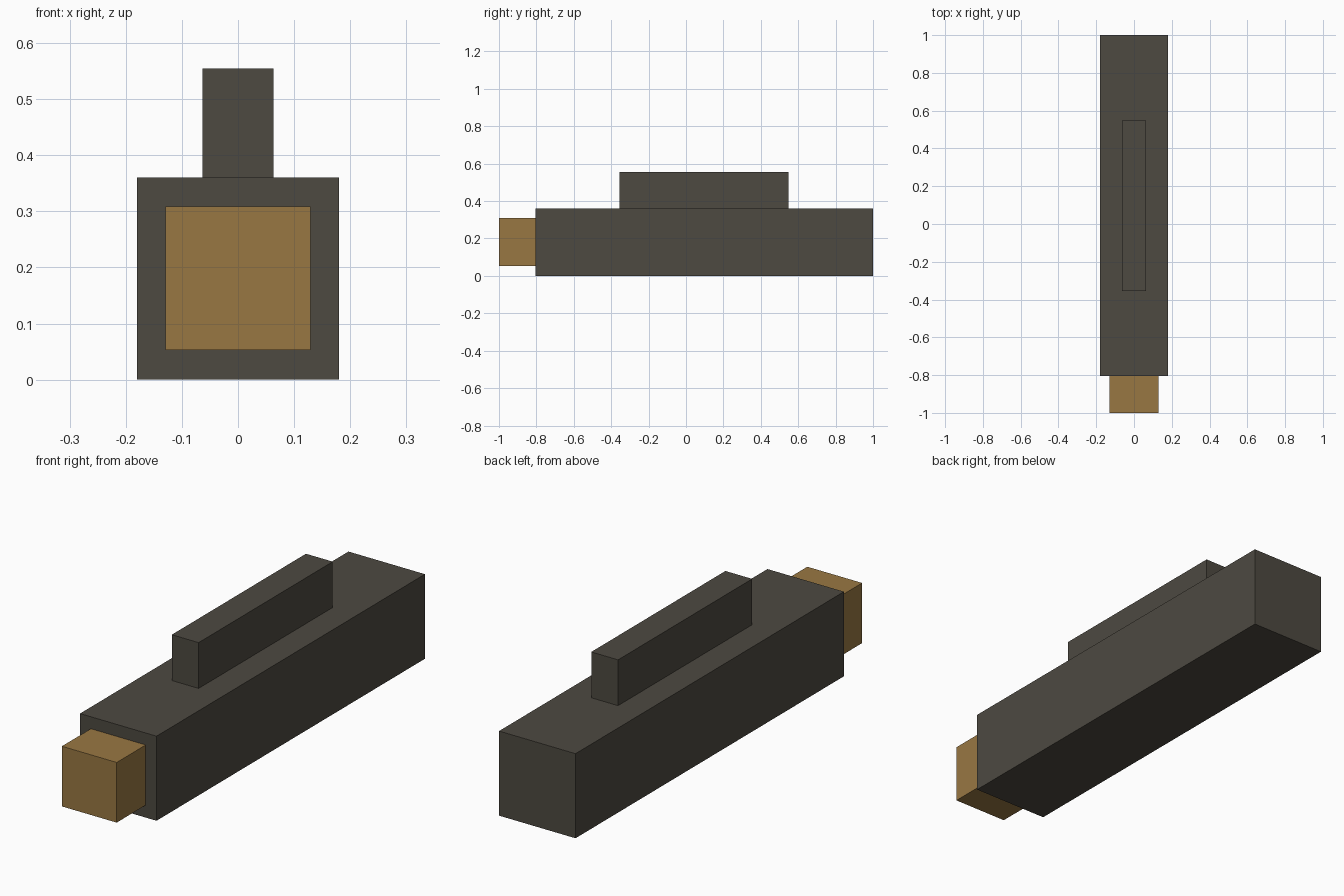
import bpy
import bmesh
from mathutils import Vector

cube = bpy.data.objects.get("Cube")
if cube:
    bpy.data.objects.remove(cube, do_unlink=True)


def make_material(name, rgb):
    mat = bpy.data.materials.new(name)
    mat.use_nodes = True
    color = (*rgb, 1.0)
    mat.diffuse_color = color
    mat.node_tree.nodes["Principled BSDF"].inputs["Base Color"].default_value = color
    return mat


def make_box(name, low, high, mat):
    """Flat-shaded box spanning two opposite corners."""
    low, high = Vector(low), Vector(high)
    center, size = (low + high) / 2, high - low
    bm = bmesh.new()
    bmesh.ops.create_cube(bm, size=1.0)
    bmesh.ops.scale(bm, vec=size, verts=bm.verts)
    mesh = bpy.data.meshes.new(name)
    bm.to_mesh(mesh)
    bm.free()
    mesh.materials.append(mat)
    obj = bpy.data.objects.new(name, mesh)
    obj.location = center
    bpy.context.collection.objects.link(obj)
    return obj


charcoal = make_material("warm charcoal", (0.075, 0.067, 0.053))
bronze = make_material("bronze brown", (0.318, 0.186, 0.055))

# Long main block
make_box("body", (-0.18, -0.805, 0), (0.18, 1, 0.36), charcoal)

# Narrow rail on top of the body
make_box("top_rail", (-0.063, -0.355, 0.36), (0.063, 0.547, 0.555), charcoal)

# Square block on the front end
make_box("front_block", (-0.129, -1, 0.053), (0.129, -0.805, 0.309), bronze)
